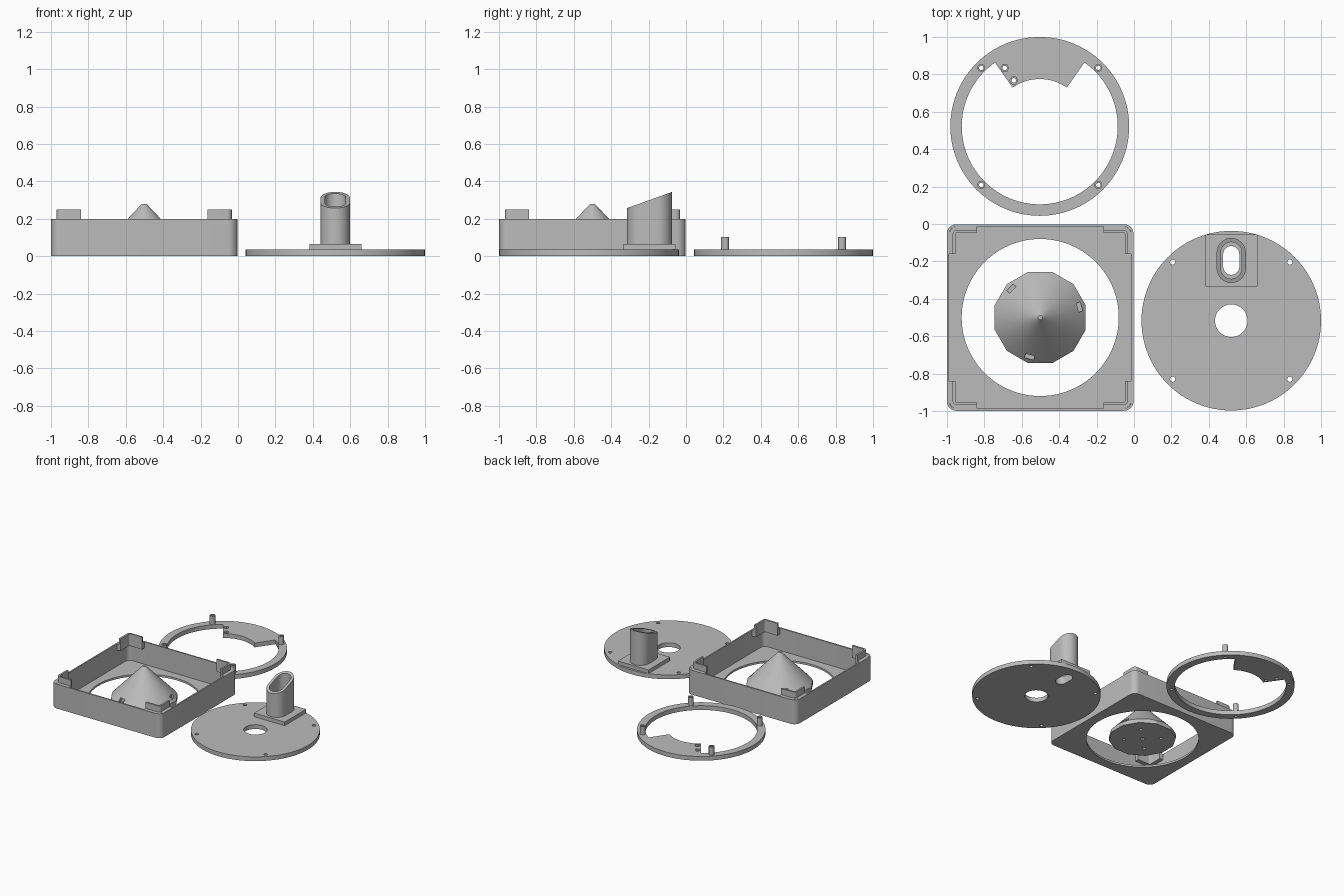
import bpy, bmesh
from math import sin, cos, pi, radians
from mathutils import Matrix, Vector

if "Cube" in bpy.data.objects:
    bpy.data.objects.remove(bpy.data.objects["Cube"])

grey = bpy.data.materials.new("plain grey")
grey.use_nodes = True
COLOUR = (0.5, 0.5, 0.5, 1)
grey.diffuse_color = COLOUR
grey.node_tree.nodes["Principled BSDF"].inputs["Base Color"].default_value = COLOUR


# --- outline helpers -------------------------------------------------------
def arc(cx, cy, r, a0, a1, n):
    steps = [radians(a0 + (a1 - a0) * i / n) for i in range(n + 1)]
    return [(cx + r * cos(a), cy + r * sin(a)) for a in steps]


def circle(cx, cy, r, n=64, start=0):
    return arc(cx, cy, r, start, start + 360, n)[:-1]


def rounded_square(cx, cy, half, r):
    k = half - r
    corners = [(k, k, 0), (-k, k, 90), (-k, -k, 180), (k, -k, 270)]
    return [p for x, y, a in corners for p in arc(cx + x, cy + y, r, a, a + 90, 8)]


def stadium(cx, cy, half_w, half_l):
    k = half_l - half_w
    return (arc(cx, cy + k, half_w, 0, 180, 20)
            + arc(cx, cy - k, half_w, 180, 360, 20))


# --- solid helpers ---------------------------------------------------------
def finish(name, bm):
    bmesh.ops.recalc_face_normals(bm, faces=bm.faces)
    mesh = bpy.data.meshes.new(name)
    bm.to_mesh(mesh)
    bm.free()
    mesh.materials.append(grey)
    obj = bpy.data.objects.new(name, mesh)
    bpy.context.collection.objects.link(obj)
    return obj


def smooth(obj):
    bpy.ops.object.select_all(action="DESELECT")
    obj.select_set(True)
    bpy.context.view_layer.objects.active = obj
    bpy.ops.object.shade_smooth_by_angle(angle=radians(25))


def solid(name, loops, z0, z1):
    """Extrude an outline with holes from z0 to z1; z1 may be a function of y."""
    bm = bmesh.new()
    caps = ([], [])
    for loop in loops:
        low = [bm.verts.new((x, y, z0)) for x, y in loop]
        high = [bm.verts.new((x, y, z1(y) if callable(z1) else z1)) for x, y in loop]
        n = len(loop)
        for i in range(n):
            j = (i + 1) % n
            bm.faces.new((low[i], low[j], high[j], high[i]))
            caps[0].append(bm.edges.get((low[i], low[j])))
            caps[1].append(bm.edges.get((high[i], high[j])))
    for edges in caps:
        bmesh.ops.triangle_fill(bm, use_beauty=True, edges=edges, normal=(0, 0, 1))
    obj = finish(name, bm)
    smooth(obj)
    return obj


def boolean(obj, cutter, operation):
    mod = obj.modifiers.new("cut", "BOOLEAN")
    mod.operation = operation
    mod.solver = "EXACT"
    mod.object = cutter
    bpy.context.view_layer.objects.active = obj
    bpy.ops.object.modifier_apply(modifier=mod.name)
    bpy.data.objects.remove(cutter)


SIGNS = [(sx, sy) for sx in (-1, 1) for sy in (-1, 1)]
THICK = 0.035          # thickness of the round plates
PEG = 0.313            # peg offset from the plate centres

# --- square housing --------------------------------------------------------
BX, BY, HALF = -0.5015, -0.5, 0.4985
outer = rounded_square(BX, BY, HALF, 0.05)
solid("housing_floor", [outer, circle(BX, BY, 0.42, 96)], 0, 0.016)
solid("housing_walls", [outer, rounded_square(BX, BY, HALF - 0.012, 0.038)], 0.016, 0.2)


# L-shaped corner clips standing inside the walls
def clip_outline(sx, sy, a, b):
    k, end = HALF - 0.055, HALF - 0.16
    bend_out = arc(k, k, 0.055 - a, 90, 0, 6)
    bend_in = arc(k, k, 0.055 - b, 0, 90, 6)
    pts = ([(end, HALF - a)] + bend_out + [(HALF - a, end), (HALF - b, end)]
           + bend_in + [(end, HALF - b)])
    return [(BX + sx * x, BY + sy * y) for x, y in pts]


for sx, sy in SIGNS:
    tag = ("front" if sy < 0 else "back") + ("_left" if sx > 0 else "_right")
    solid("clip_base_" + tag, [clip_outline(sx, sy, 0.011, 0.045)], 0.15, 0.2)
    solid("clip_lip_" + tag, [clip_outline(sx, sy, 0.03, 0.045)], 0.2, 0.25)

# --- centre cone with a twelve-sided rim -----------------------------------
bm = bmesh.new()
bmesh.ops.create_cone(bm, cap_ends=True, segments=72, radius1=0.277, radius2=0.012,
                      depth=0.28, matrix=Matrix.Translation((BX, BY, 0.14)))
cone = finish("cone", bm)
boolean(cone, solid("rim_cutter", [circle(BX, BY, 0.252, 12, 15)], -0.1, 0.4), "INTERSECT")

bm = bmesh.new()
centre = Matrix.Translation((BX, BY, 0))
for angle in (15, 135, 255):           # slots in the slope
    place = Matrix.Rotation(radians(angle), 4, "Z") @ Matrix.Translation((0.218, 0, 0.085))
    bmesh.ops.create_cube(bm, size=1, matrix=centre @ place
                          @ Matrix.Diagonal((0.022, 0.05, 0.09, 1)))
for angle in range(45, 360, 90):       # screw holes underneath
    place = Matrix.Rotation(radians(angle), 4, "Z") @ Matrix.Translation((0.14, 0, 0))
    bmesh.ops.create_cone(bm, cap_ends=True, segments=16, radius1=0.012, radius2=0.012,
                          depth=0.06, matrix=centre @ place)
bmesh.ops.create_cube(bm, size=1, matrix=centre @ Matrix.Diagonal((0.03, 0.03, 0.06, 1)))
boolean(cone, finish("cone_cutter", bm), "DIFFERENCE")
smooth(cone)

# --- round plate with spout ------------------------------------------------
PX, PY, R = 0.52, -0.517, 0.48
SY = -0.195                            # spout centre
duct = stadium(PX, SY, 0.043, 0.077)
screws = [circle(PX + sx * PEG, PY + sy * PEG, 0.014, 16) for sx, sy in SIGNS]
solid("plate", [circle(PX, PY, R, 96), circle(PX, PY, 0.087, 48), duct] + screws, 0, THICK)
block = [(PX - 0.139, -0.335), (PX + 0.139, -0.335), (PX + 0.139, -0.057), (PX - 0.139, -0.057)]
solid("spout_base", [block, duct], THICK, 0.065)
solid("spout", [stadium(PX, SY, 0.078, 0.12), stadium(PX, SY, 0.056, 0.098)],
      0.065, lambda y: 0.3 + (y - SY) * 0.36)

# --- ring with inward tab --------------------------------------------------
RX, RY = -0.504, 0.522
outline = arc(RX, RY, 0.417, 125, 415, 80) + arc(RX, RY, 0.253, 55, 125, 24)
peg_spots = [(RX + sx * PEG, RY + sy * PEG) for sx, sy in SIGNS]
nut_spots = [(RX - 0.187, RY + 0.312), (RX - 0.139, RY + 0.246)]
bores = [circle(x, y, 0.012, 16) for x, y in peg_spots + nut_spots]
pockets = [circle(x, y, 0.021, 6) for x, y in nut_spots]
rim = circle(RX, RY, 0.478, 96)
solid("ring_lower", [rim, outline] + bores, 0, 0.018)
solid("ring_upper", [rim, outline] + bores[:4] + pockets, 0.018, THICK)
for i, (x, y) in enumerate(peg_spots):
    solid("peg_%d" % (i + 1), [circle(x, y, 0.021, 24), circle(x, y, 0.012, 16)], THICK, 0.102)
